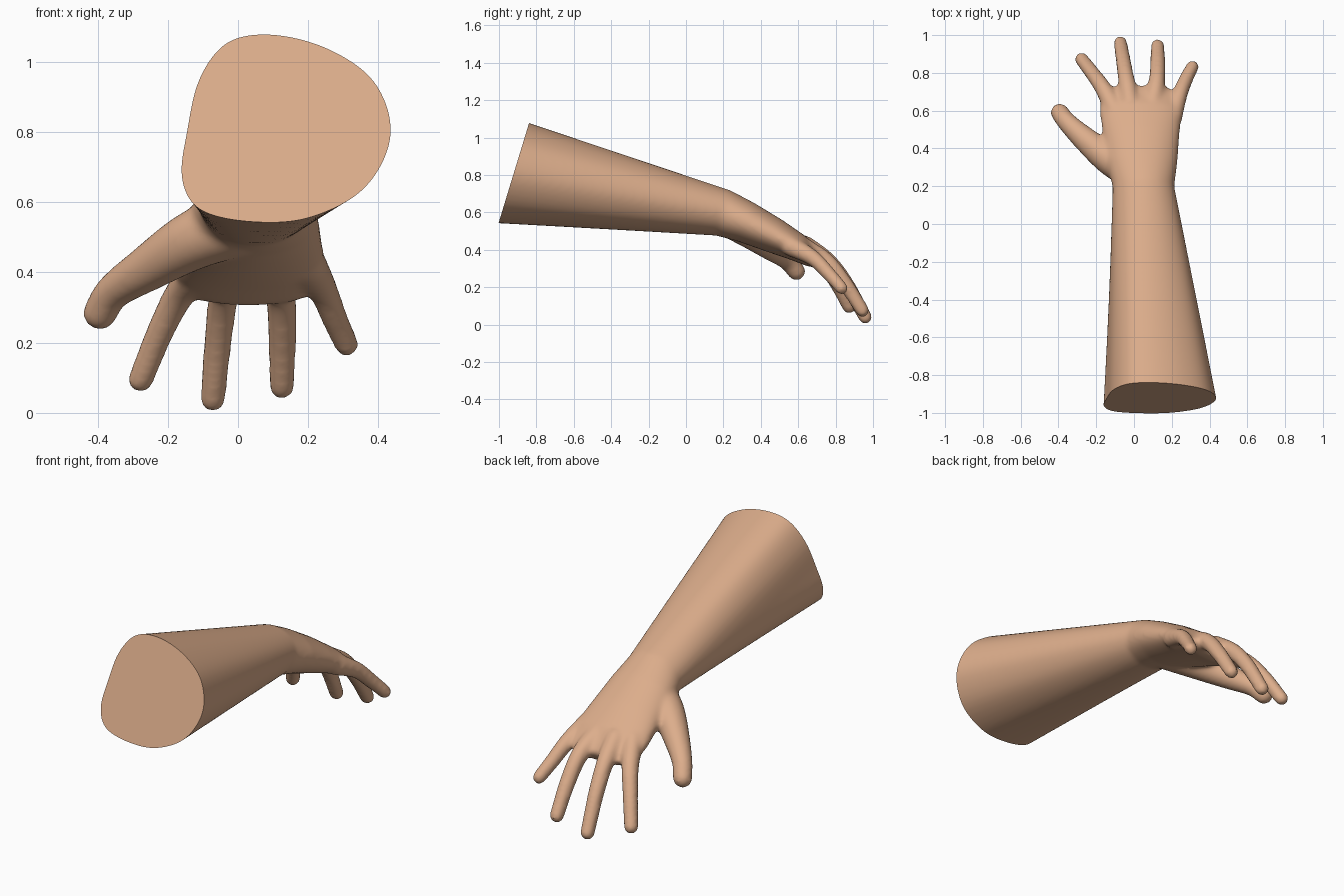
import bpy, bmesh, math
from mathutils import Vector, Matrix

if "Cube" in bpy.data.objects:
    bpy.data.objects.remove(bpy.data.objects["Cube"])


def catmull(a, b, c, d, t):
    return 0.5 * (2 * b + (c - a) * t + (2 * a - 5 * b + 4 * c - d) * t * t
                  + (3 * b - a - 3 * c + d) * t ** 3)


def smooth_ring(pts, n=5):
    """Closed outline through the points, n steps per span."""
    k = len(pts)
    return [catmull(pts[i - 1], pts[i], pts[(i + 1) % k], pts[(i + 2) % k], j / n)
            for i in range(k) for j in range(n)]


def ellipse(cx, cy, cz, hw, hh, slope):
    """12-point cross-section, leaning by slope."""
    out = []
    for i in range(12):
        a = math.radians(30 * i)
        dz = hh * math.sin(a)
        out.append(Vector((cx + hw * math.cos(a), cy + slope * dz, cz + dz)))
    return out


def loft(bm, rings):
    vs = [[bm.verts.new(p) for p in smooth_ring(r)] for r in rings]
    n = len(vs[0])
    for a, b in zip(vs, vs[1:]):
        for i in range(n):
            bm.faces.new((a[i], b[i], b[(i + 1) % n], a[(i + 1) % n]))
    bm.faces.new(vs[0])
    bm.faces.new(vs[-1][::-1])


def finger(bm, joints):
    """Chain of overlapping balls along a curve; joints are (x, y, z, radius)."""
    q = [Vector(j) for j in joints]
    q = [2 * q[0] - q[1]] + q + [2 * q[-1] - q[-2]]
    for i in range(1, len(q) - 2):
        for j in range(13):
            p = catmull(q[i - 1], q[i], q[i + 1], q[i + 2], j / 12)
            bmesh.ops.create_icosphere(bm, subdivisions=3, radius=p.w,
                                       matrix=Matrix.Translation(p.xyz))


LEAN = 0.305
bm = bmesh.new()

# forearm: elbow outline blended to the wrist, started a little past the cut
outline = [(.435, .79), (.39, .94), (.26, 1.035), (.1, 1.077), (-.03, 1.055), (-.11, .95),
           (-.145, .8), (-.16, .67), (-.11, .58), (.03, .545), (.2, .555), (.36, .64)]
elbow = [Vector((x, -1 + (z - .55) * LEAN, z)) for x, z in outline]
wrist = ellipse(.05, .20, .597, .163, .121, LEAN)
rings = [[e.lerp(w, t) for e, w in zip(elbow, wrist)]
         for t in (-.08, 0, .2, .4, .6, .8, .93, 1)]

# palm
rings += [ellipse(*r) for r in (
    (.042, .32, .548, .187, .102, .45),
    (.038, .47, .476, .203, .083, .55),
    (.035, .60, .410, .218, .064, .6),
    (.03, .68, .357, .200, .046, .6),
    (.03, .72, .335, .160, .030, .6))]
loft(bm, rings)

# fingers and thumb
for joints in (
    ((-.10, .60, .42, .055), (-.165, .72, .34, .045), (-.222, .80, .23, .040), (-.277, .872, .095, .037)),
    ((-.02, .64, .42, .055), (-.04, .76, .34, .045), (-.056, .86, .215, .041), (-.072, .958, .04, .037)),
    ((.10, .63, .41, .055), (.12, .75, .34, .045), (.126, .85, .22, .041), (.125, .943, .076, .037)),
    ((.20, .56, .42, .055), (.24, .68, .355, .043), (.275, .765, .27, .038), (.309, .832, .195, .035)),
    ((.0, .27, .54, .095), (-.13, .345, .49, .085), (-.26, .45, .41, .066),
     (-.355, .54, .345, .052), (-.393, .59, .285, .049)),
):
    finger(bm, joints)

bmesh.ops.recalc_face_normals(bm, faces=bm.faces[:])
mesh = bpy.data.meshes.new("hand_and_forearm")
bm.to_mesh(mesh)
bm.free()
arm = bpy.data.objects.new("hand_and_forearm", mesh)
bpy.context.collection.objects.link(arm)

# fuse everything into one soft skin
remesh = arm.modifiers.new("fuse", 'REMESH')
remesh.mode = 'VOXEL'
remesh.voxel_size = 0.011
soften = arm.modifiers.new("soften", 'SMOOTH')
soften.factor = 0.5
soften.iterations = 12
dg = bpy.context.evaluated_depsgraph_get()
skin_mesh = bpy.data.meshes.new_from_object(arm.evaluated_get(dg))
arm.modifiers.clear()

# clean slanted cut at the elbow end
bm = bmesh.new()
bm.from_mesh(skin_mesh)
bmesh.ops.bisect_plane(bm, geom=bm.verts[:] + bm.edges[:] + bm.faces[:], dist=1e-5,
                       plane_co=(0, -1, .55), plane_no=(0, -1, LEAN), clear_outer=True)
bmesh.ops.holes_fill(bm, edges=[e for e in bm.edges if e.is_boundary], sides=0)
bm.to_mesh(skin_mesh)
bm.free()
arm.data = skin_mesh

skin = bpy.data.materials.new("skin")
skin.diffuse_color = (0.72, 0.42, 0.26, 1)
skin.use_nodes = True
skin.node_tree.nodes["Principled BSDF"].inputs["Base Color"].default_value = skin.diffuse_color
arm.data.materials.clear()
arm.data.materials.append(skin)

bpy.context.view_layer.objects.active = arm
arm.select_set(True)
bpy.ops.object.shade_smooth_by_angle(angle=math.radians(40))
